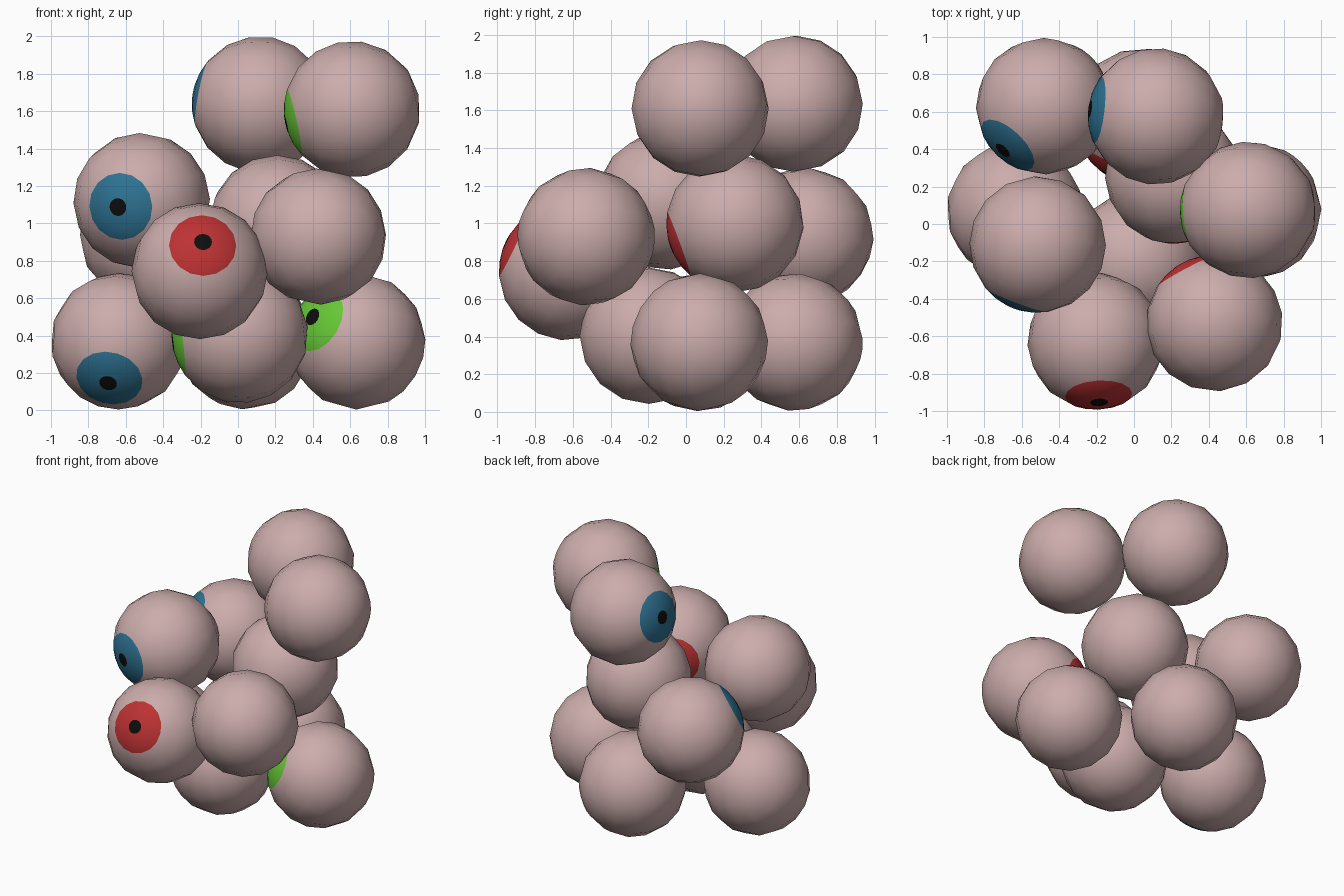
import bpy, bmesh, math
from mathutils import Vector

if "Cube" in bpy.data.objects:
    bpy.data.objects.remove(bpy.data.objects["Cube"])

R = 0.365      # ball radius
SEGMENTS = 16


def material(name, rgb):
    m = bpy.data.materials.new(name)
    m.diffuse_color = (*rgb, 1)
    m.use_nodes = True
    m.node_tree.nodes["Principled BSDF"].inputs["Base Color"].default_value = m.diffuse_color
    return m


white = material("pinkish_white", (0.60, 0.415, 0.41))
black = material("pupil_black", (0.004, 0.004, 0.004))
IRIS = {
    "red": material("iris_red", (0.51, 0.032, 0.034)),
    "blue": material("iris_blue", (0.027, 0.17, 0.29)),
    "green": material("iris_green", (0.13, 0.57, 0.036)),
}

# ring angles away from the gaze direction: pupil edge, iris, iris edge, then the white
RINGS = [7.5, 18.5, 29.5, 50, 70, 90, 110, 132, 156]


def eyeball(name, centre, gaze, colour):
    """Low-poly ball whose pole carries the pupil and iris bands."""
    bm = bmesh.new()
    front = bm.verts.new((0, 0, R))
    back = bm.verts.new((0, 0, -R))
    loops = []
    for deg in RINGS:
        a = math.radians(deg)
        loops.append([bm.verts.new((R * math.sin(a) * math.cos(t), R * math.sin(a) * math.sin(t), R * math.cos(a)))
                      for t in (2 * math.pi * i / SEGMENTS for i in range(SEGMENTS))])
    for i in range(SEGMENTS):
        j = (i + 1) % SEGMENTS
        bm.faces.new((front, loops[0][i], loops[0][j])).material_index = 2
        for k in range(len(loops) - 1):
            f = bm.faces.new((loops[k][i], loops[k + 1][i], loops[k + 1][j], loops[k][j]))
            f.material_index = 1 if k < 2 else 0
        bm.faces.new((loops[-1][i], back, loops[-1][j]))
    for f in bm.faces:
        f.smooth = True
    # turn the pole to the gaze direction
    turn = Vector(gaze).normalized().to_track_quat('Z', 'Y').to_matrix()
    bmesh.ops.rotate(bm, cent=(0, 0, 0), matrix=turn, verts=bm.verts)
    me = bpy.data.meshes.new(name)
    bm.to_mesh(me)
    bm.free()
    for m in (white, IRIS[colour], black):
        me.materials.append(m)
    ob = bpy.data.objects.new(name, me)
    ob.location = centre
    bpy.context.collection.objects.link(ob)


# bottom layer
eyeball("bottom_left_eye", (-0.637, 0.07, 0.37), (-0.16, -0.77, -0.62), "blue")
eyeball("bottom_right_eye", (0.637, 0.07, 0.37), (-0.66, -0.66, 0.36), "green")
eyeball("bottom_front_eye", (0.01, -0.20, 0.405), (-0.98, -0.06, -0.12), "green")
eyeball("bottom_back_eye", (0.04, 0.575, 0.37), (-0.50, -0.84, 0.10), "red")
# middle layer
eyeball("middle_front_eye", (-0.205, -0.628, 0.745), (0.05, -0.90, 0.43), "red")
eyeball("middle_right_eye", (0.43, -0.53, 0.93), (-0.47, 0.88, -0.07), "red")
eyeball("middle_back_eye", (-0.48, 0.63, 0.93), (-0.62, -0.66, 0.45), "blue")
eyeball("middle_centre_eye", (0.21, 0.26, 1.0), (0.04, -0.93, -0.34), "red")
eyeball("middle_left_eye", (-0.515, -0.11, 1.12), (-0.35, -0.93, -0.09), "blue")
# top layer
eyeball("top_right_eye", (0.61, 0.075, 1.61), (-0.97, -0.08, -0.21), "green")
eyeball("top_back_eye", (0.118, 0.575, 1.635), (-0.97, 0.11, 0.19), "blue")
